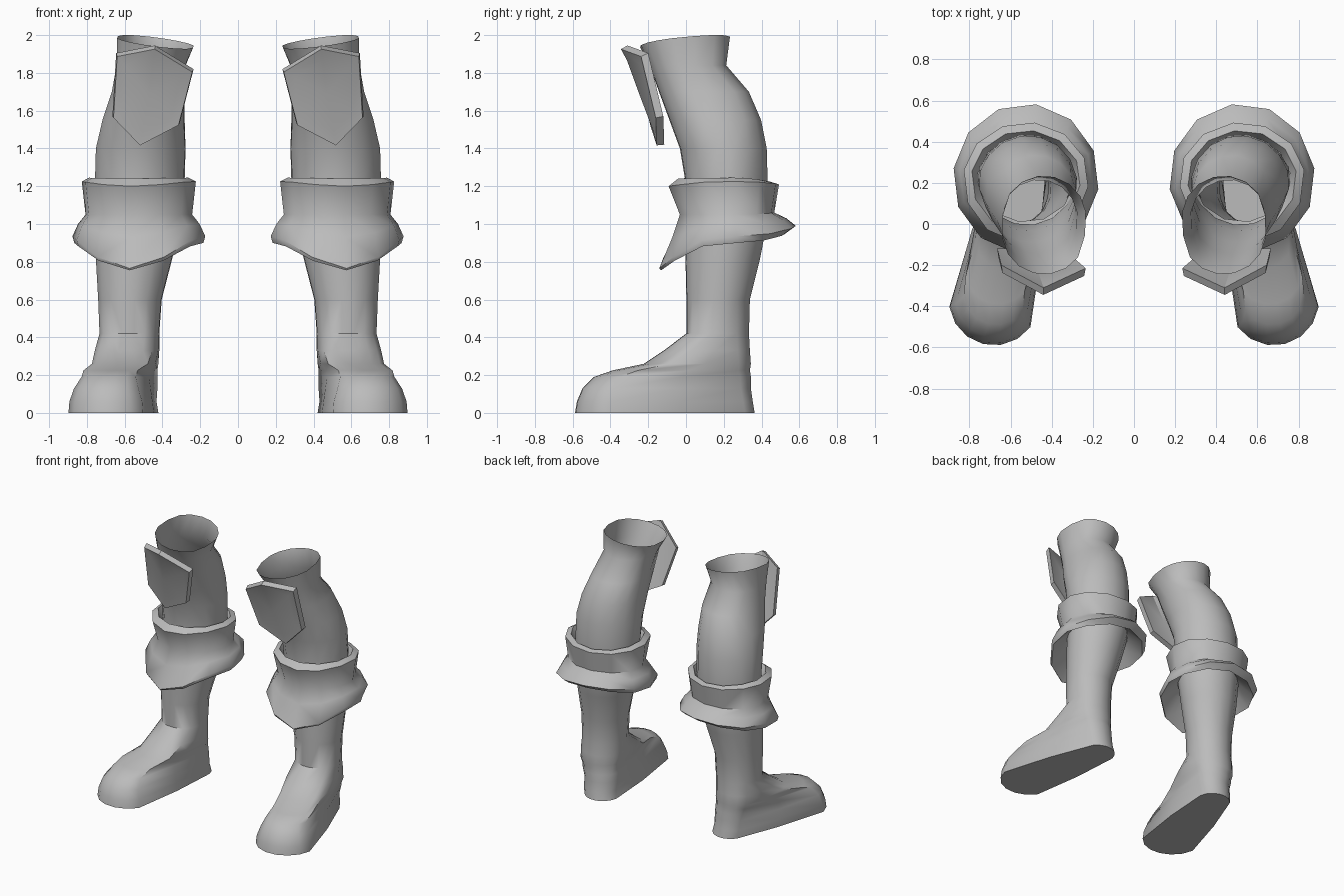
import bpy, bmesh, math
from mathutils import Vector

if "Cube" in bpy.data.objects:
    bpy.data.objects.remove(bpy.data.objects["Cube"])

grey = bpy.data.materials.new("plain grey")
grey.diffuse_color = (0.5, 0.5, 0.5, 1)
grey.use_nodes = True
grey.node_tree.nodes["Principled BSDF"].inputs["Base Color"].default_value = grey.diffuse_color


def finish(name, bm, angle):
    """Make the object, smooth it and mirror it to the other leg."""
    bmesh.ops.recalc_face_normals(bm, faces=bm.faces)
    mesh = bpy.data.meshes.new(name)
    bm.to_mesh(mesh)
    bm.free()
    mesh.materials.append(grey)
    ob = bpy.data.objects.new(name, mesh)
    bpy.context.collection.objects.link(ob)
    bpy.ops.object.select_all(action='DESELECT')
    ob.select_set(True)
    bpy.context.view_layer.objects.active = ob
    bpy.ops.object.shade_smooth_by_angle(angle=math.radians(angle))
    mod = ob.modifiers.new("mirror", 'MIRROR')
    mod.use_mirror_merge = False
    return ob


def loft(bm, rings):
    """Bridge a list of closed rings of points; return the vertex rings."""
    vs = [[bm.verts.new(p) for p in r] for r in rings]
    n = len(vs[0])
    for a, b in zip(vs, vs[1:]):
        for i in range(n):
            j = (i + 1) % n
            bm.faces.new((a[i], a[j], b[j], b[i]))
    return vs


# leg with foot: each ring is a heel circle and a toe circle joined
YAW = math.radians(14)


def egg(z, hx, hy, hr, tx, ty, tr, n=16, tilt=(0, 0)):
    pts = []
    for i in range(n):
        t = 2 * math.pi * i / n
        c = math.cos(t)
        w = 0.5 if abs(c) < 0.01 else float(c > 0)
        x, y, r = (h + (k - h) * w for h, k in ((hx, tx), (hy, ty), (hr, tr)))
        x += r * math.sin(t + YAW)
        y -= r * math.cos(t + YAW)
        pts.append((x, y, z + tilt[0] * (x - 0.44) + tilt[1] * y))
    return pts


leg_rings = [
    (0.00, .55, .235, .13, .68, -.37, .22),
    (0.06, .56, .225, .13, .68, -.365, .215),
    (0.13, .56, .21, .135, .68, -.36, .19),
    (0.19, .57, .20, .145, .67, -.33, .16),
    (0.225, .575, .19, .15, .66, -.23, .16),
    (0.26, .58, .185, .16, .61, -.06, .165),
    (0.33, .58, .175, .165, .59, .05, .17),
    (0.42, .575, .175, .16, .575, .16, .16),
    (0.60, .572, .17, .17, .572, .17, .17),
    (0.82, .55, .19, .205, .55, .20, .205),
    (1.00, .53, .20, .23, .53, .225, .23),
    (1.22, .52, .195, .24, .52, .235, .24),
    (1.40, .515, .19, .24, .515, .205, .24),
    (1.55, .50, .18, .22, .50, .13, .22),
    (1.70, .475, .14, .195, .475, .05, .195),
    (1.84, .46, .03, .185, .46, -.01, .185),
]
bm = bmesh.new()
rings = [egg(*r) for r in leg_rings]
rings.append(egg(1.965, .437, .03, .205, .437, -.04, .205, tilt=(.13, .1)))
legs = loft(bm, rings)
bm.faces.new(legs[0])
finish("boot_leg", bm, 50)


# flared cuff: back, side and front heights; pointed at the front
def cuff_ring(rx, yback, yfront, zback, zside, zfront, n=12):
    pts = []
    for i in range(n):
        t = 2 * math.pi * i / n + math.radians(8)
        c, a = math.cos(t - math.radians(8)), math.sin(t)
        reach = .22 - yfront if c > 0 else yback - .22
        z = zside + (zfront - zside) * c ** 3 if c > 0 else zside + (zback - zside) * c * c
        pts.append((.525 + rx * a, .22 - reach * math.cos(t), z))
    return pts


bm = bmesh.new()
loft(bm, [cuff_ring(*r) for r in (
    (.235, .425, .01, 1.17, 1.18, 1.17),
    (.265, .455, -.045, 1.22, 1.245, 1.24),
    (.305, .495, -.095, 1.21, 1.225, 1.20),
    (.285, .47, -.035, 1.06, 1.05, 1.05),
    (.325, .535, -.075, 1.03, 1.00, .93),
    (.355, .585, -.145, .99, .935, .765),
    (.345, .53, -.135, .95, .90, .755),
    (.23, .42, .0, 1.05, 1.0, .93),
)])
finish("boot_cuff", bm, 50)

# knee guard: six-sided bent plate with a sunken front panel
outline = [Vector(p) for p in (
    (.44, -.31, 1.945), (.645, -.20, 1.905), (.665, -.12, 1.57),
    (.52, -.115, 1.42), (.31, -.15, 1.53), (.235, -.215, 1.82))]
middle = sum(outline, Vector()) / 6 + Vector((0, -.035, 0))
out = Vector((0, -.93, -.3))


def plate(scale, push):
    return [middle + (p - middle) * scale + out * push for p in outline]


bm = bmesh.new()
layers = loft(bm, [plate(1, 0), plate(.97, .04), plate(.72, .03)])
for ring, push in ((layers[0], 0), (layers[2], .03)):
    hub = bm.verts.new(middle + out * push)
    for i in range(6):
        bm.faces.new((ring[i], ring[(i + 1) % 6], hub))
finish("knee_guard", bm, 35)
